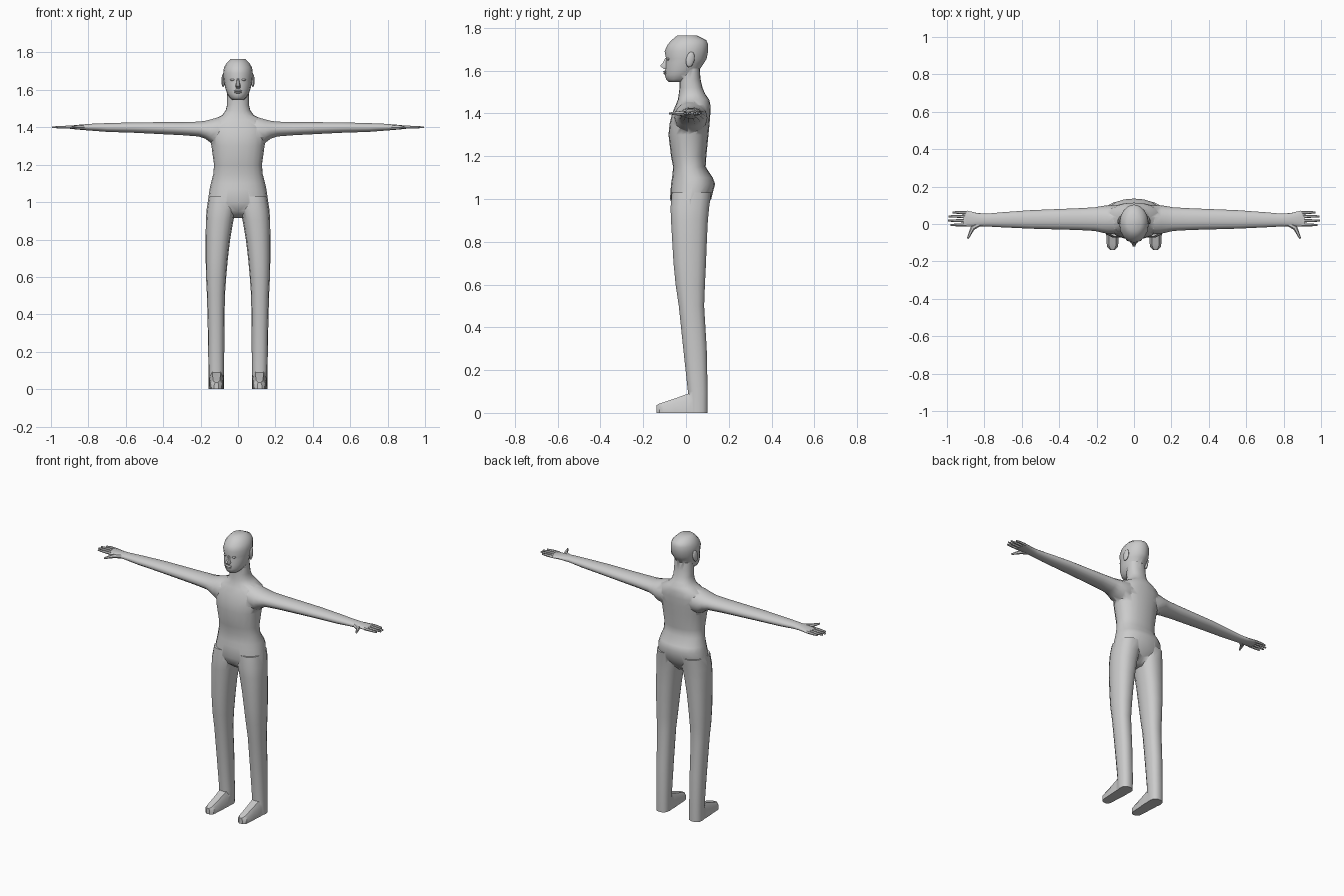
import bpy, bmesh, math
from mathutils import Vector

if "Cube" in bpy.data.objects:
    bpy.data.objects.remove(bpy.data.objects["Cube"])


def make(name, bm, angle=50):
    bmesh.ops.recalc_face_normals(bm, faces=bm.faces)
    me = bpy.data.meshes.new(name)
    bm.to_mesh(me)
    bm.free()
    ob = bpy.data.objects.new(name, me)
    bpy.context.collection.objects.link(ob)
    smooth(ob, angle)
    return ob


def smooth(ob, angle=50):
    bpy.ops.object.select_all(action='DESELECT')
    ob.select_set(True)
    bpy.context.view_layer.objects.active = ob
    bpy.ops.object.shade_smooth_by_angle(angle=math.radians(angle))


def loft(name, rings, angle=50):
    bm = bmesh.new()
    vs = [[bm.verts.new(p) for p in r] for r in rings]
    n = len(vs[0])
    for a, b in zip(vs, vs[1:]):
        for i in range(n):
            j = (i + 1) % n
            bm.faces.new((a[i], a[j], b[j], b[i]))
    bm.faces.new(vs[0])
    bm.faces.new(vs[-1])
    return make(name, bm, angle)


def oval(n, power):
    out = []
    for i in range(n):
        t = 2 * math.pi * i / n
        c, s = math.cos(t), math.sin(t)
        out.append((math.copysign(abs(c) ** (2 / power), c),
                    math.copysign(abs(s) ** (2 / power), s)))
    return out


def upright(rows, n, power):
    # rows: z, x min, x max, y front, y back
    return [[((a + b) / 2 + (b - a) / 2 * u, (f + k) / 2 + (k - f) / 2 * v, z)
             for u, v in oval(n, power)] for z, a, b, f, k in rows]


def tube(name, points, radii, n=6):
    rings = []
    for i, p in enumerate(points):
        d = Vector(points[min(i + 1, len(points) - 1)]) - Vector(points[max(i - 1, 0)])
        side = d.cross(Vector((0, 0, 1))).normalized()
        rings.append([Vector(p) + radii[i] * (side * u + Vector((0, 0, 1)) * v)
                      for u, v in oval(n, 2)])
    return loft(name, rings)


def blob(name, loc, size, seg=12):
    bm = bmesh.new()
    bmesh.ops.create_uvsphere(bm, u_segments=seg, v_segments=8, radius=1)
    for v in bm.verts:
        v.co = Vector(loc) + Vector(a * b for a, b in zip(v.co, size))
    return make(name, bm)


# torso and neck: z, half width, front, back
torso = [(.915, .04, -.01, .05), (.95, .11, -.055, .085), (1.0, .162, -.075, .118),
         (1.07, .152, -.07, .136), (1.1, .145, -.065, .125), (1.15, .132, -.06, .092),
         (1.2, .128, -.07, .095), (1.3, .142, -.082, .105), (1.35, .152, -.077, .11),
         (1.4, .158, -.065, .114), (1.44, .135, -.048, .114), (1.465, .085, -.038, .108),
         (1.49, .066, -.034, .09), (1.52, .059, -.03, .077), (1.56, .059, -.03, .068),
         (1.61, .056, -.02, .064)]
body = loft("body", upright([(z, -w, w, f, k) for z, w, f, k in torso], 20, 2.25))

# head
head_rows = [(1.546, .03, -.08, -.015), (1.56, .045, -.093, .02), (1.58, .058, -.099, .05),
             (1.605, .067, -.097, .064), (1.635, .073, -.096, .084), (1.655, .077, -.093, .096),
             (1.69, .079, -.1, .103), (1.72, .075, -.087, .104), (1.742, .062, -.068, .095),
             (1.765, .038, -.04, .05)]
head = loft("head", upright([(z, -w, w, f, k) for z, w, f, k in head_rows], 16, 2.0))

# nose and lips
nose = [(1.66, .007, -.097), (1.64, .009, -.106), (1.622, .014, -.121), (1.608, .013, -.104)]
loft("nose", [[(-w * 1.3, -.08, z), (-w * .5, f, z), (w * .5, f, z), (w * 1.3, -.08, z)]
              for z, w, f in nose])
blob("upper_lip", (0, -.095, 1.595), (.022, .012, .005))
blob("lower_lip", (0, -.095, 1.586), (.019, .011, .005))

parts = [head]
for s, side in ((-1, "right"), (1, "left")):
    # leg: z, inner, outer, front, back
    leg = [(0, .075, .157, .01, .102), (.1, .074, .158, .008, .102), (.3, .073, .161, -.014, .098),
           (.5, .07, .166, -.035, .086), (.6, .063, .171, -.05, .09), (.7, .054, .173, -.06, .095),
           (.8, .042, .173, -.066, .099), (.9, .025, .172, -.072, .104),
           (.96, .012, .168, -.074, .11), (1.03, .012, .157, -.068, .12)]
    parts.append(loft(side + "_leg", upright(
        [(z, s * a, s * b, f, k) for z, a, b, f, k in leg], 14, 2.4)))

    # foot: y, half width, height
    foot = [(.07, .037, .1), (.01, .038, .09), (-.05, .034, .068), (-.105, .031, .05),
            (-.123, .028, .044), (-.138, .012, .036)]
    parts.append(loft(side + "_foot", [
        [(s * .115 + u * w, y, h * v) for u, v in
         ((-1, 0), (1, 0), (1, .65), (.6, 1), (-.6, 1), (-1, .65))] for y, w, h in foot], 35))

    # arm and palm: x, front, back, bottom, top
    arm = [(.07, -.05, .1, 1.31, 1.458), (.11, -.055, .1, 1.305, 1.454),
           (.145, -.052, .1, 1.315, 1.444), (.175, -.045, .095, 1.338, 1.436),
           (.21, -.037, .089, 1.35, 1.431), (.3, -.032, .084, 1.357, 1.429),
           (.55, -.025, .074, 1.37, 1.427), (.7, -.018, .063, 1.375, 1.423),
           (.79, -.013, .055, 1.382, 1.419), (.84, -.012, .059, 1.386, 1.415),
           (.89, -.014, .071, 1.391, 1.41), (.912, -.012, .07, 1.394, 1.408)]
    parts.append(loft(side + "_arm", [
        [(s * x, (f + k) / 2 + (k - f) / 2 * u, (b + t) / 2 + (t - b) / 2 * v)
         for u, v in oval(14, 2.1)] for x, f, k, b, t in arm]))

    # fingers and thumb
    for y, tip in ((.062, .97), (.041, .993), (.018, .995), (-.005, .982)):
        tube(side + "_finger", [(s * .895, y * .95, 1.401), (s * .94, y, 1.401),
                                (s * tip, y, 1.4)], [.009, .008, .005])
    tube(side + "_thumb", [(s * .815, .005, 1.4), (s * .862, -.02, 1.4),
                           (s * .875, -.048, 1.4), (s * .889, -.078, 1.4)],
         [.012, .013, .009, .005])

    # ear and eye
    ear = blob(side + "_ear", (0, 0, 0), (.009, .02, .037))
    ear.location = (s * .079, .02, 1.652)
    ear.rotation_euler = (-.2, 0, s * .2)
    blob(side + "_eye", (s * .029, -.083, 1.654), (.013, .008, .006))

# weld head, limbs and torso into one skin
for p in parts:
    m = body.modifiers.new(p.name, 'BOOLEAN')
    m.operation = 'UNION'
    m.solver = 'EXACT'
    m.object = p
bpy.context.view_layer.update()
dg = bpy.context.evaluated_depsgraph_get()
body.data = bpy.data.meshes.new_from_object(body.evaluated_get(dg))
body.modifiers.clear()
for p in parts:
    bpy.data.objects.remove(p)
smooth(body, 65)
